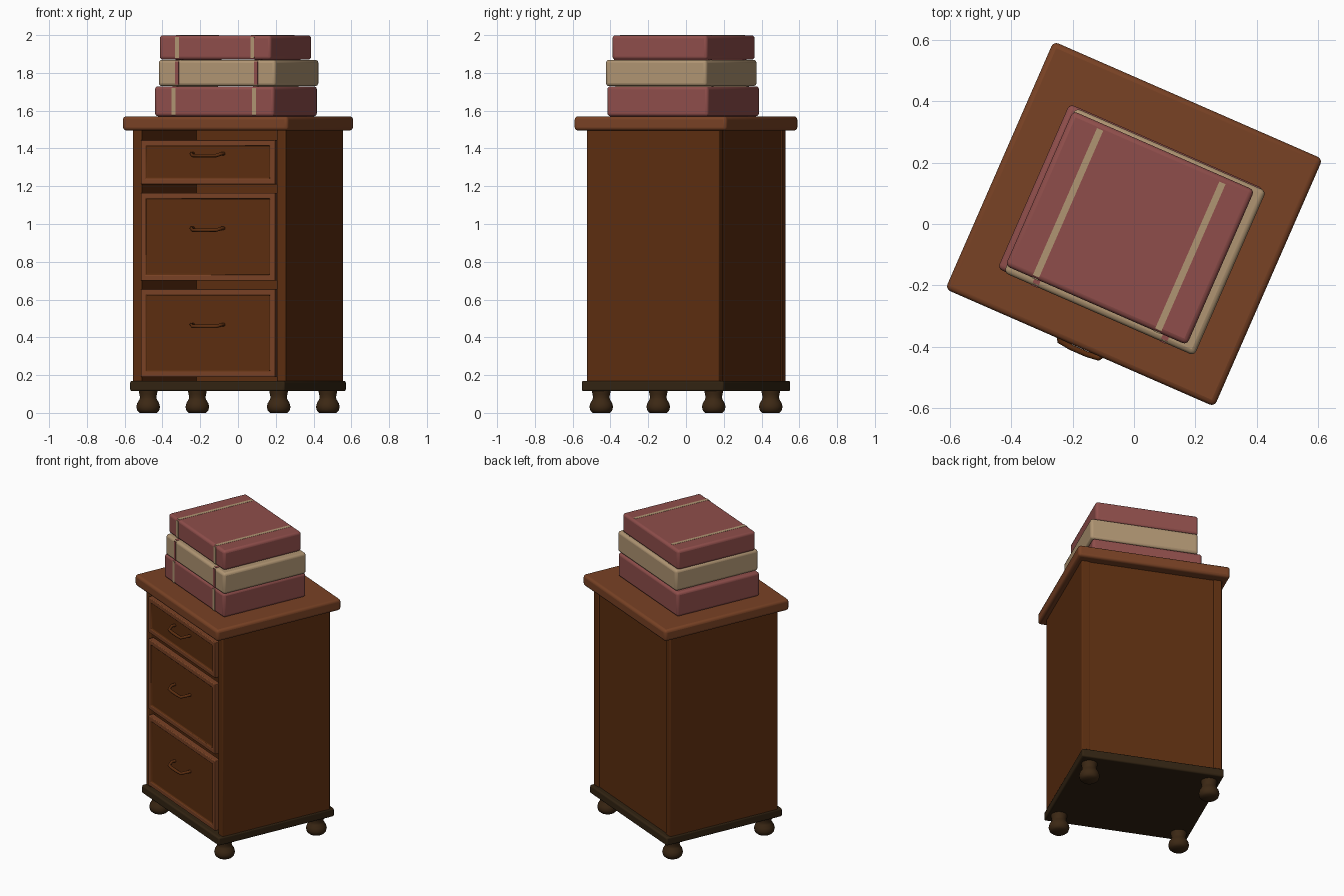
import bpy, bmesh, math

cube = bpy.data.objects.get("Cube")
if cube:
    bpy.data.objects.remove(cube)

TURN = math.radians(-23.6)   # the whole piece stands turned on the floor


def material(name, rgb):
    m = bpy.data.materials.new(name)
    m.use_nodes = True
    m.diffuse_color = (*rgb, 1)
    m.node_tree.nodes["Principled BSDF"].inputs["Base Color"].default_value = (*rgb, 1)
    return m


light_wood = material("light_wood", (0.19, 0.054, 0.018))
brown_wood = material("brown_wood", (0.107, 0.027, 0.005))
dark_wood = material("dark_wood", (0.032, 0.017, 0.006))
foot_wood = material("foot_wood", (0.045, 0.021, 0.007))
red_cover = material("red_cover", (0.275, 0.076, 0.07))
tan_cover = material("tan_cover", (0.434, 0.301, 0.171))


def add_object(name, data, mats):
    ob = bpy.data.objects.new(name, data)
    bpy.context.collection.objects.link(ob)
    ob.rotation_euler.z = TURN
    for m in mats:
        data.materials.append(m)
    return ob


def smooth(ob, angle=35):
    bpy.ops.object.select_all(action='DESELECT')
    ob.select_set(True)
    bpy.context.view_layer.objects.active = ob
    bpy.ops.object.shade_smooth_by_angle(angle=math.radians(angle))


def box(name, x, y, z, mats, bevel=0.0, edit=None):
    """Box from (low, high) ranges, with an optional rounded edge."""
    bm = bmesh.new()
    bmesh.ops.create_cube(bm, size=1)
    for v in bm.verts:
        v.co = [r[0] if c < 0 else r[1] for c, r in zip(v.co, (x, y, z))]
    if edit:
        edit(bm)
    me = bpy.data.meshes.new(name)
    bm.to_mesh(me)
    bm.free()
    ob = add_object(name, me, mats)
    if bevel:
        mod = ob.modifiers.new("rounded_edge", 'BEVEL')
        mod.width, mod.segments = bevel, 3
        mod.limit_method = 'ANGLE'
        smooth(ob)
    return ob


# Open carcass: two sides, back, plinth and top
for side, s in (("left", 1), ("right", -1)):
    box(side + "_side", sorted((s * 0.39, s * 0.442)), (-0.38, 0.383), (0.16, 1.5),
        [brown_wood], 0.006)
box("back_panel", (-0.392, 0.392), (0.345, 0.376), (0.16, 1.5), [brown_wood])
box("plinth", (-0.447, 0.447), (-0.41, 0.41), (0.115, 0.17), [dark_wood], 0.01)
box("table_top", (-0.478, 0.478), (-0.44, 0.44), (1.495, 1.57), [light_wood], 0.017)


# Drawer fronts with a sunken darker panel
def sink_panel(bm):
    front = min(bm.faces, key=lambda f: f.calc_center_median().y)
    bmesh.ops.inset_region(bm, faces=[front], thickness=0.042)
    corners = [e for e in bm.edges if e.is_valid]
    ring = bmesh.ops.inset_region(bm, faces=[front], thickness=0.004)["faces"]
    for v in front.verts:
        v.co.y += 0.008
    front.material_index = 1
    for f in ring:
        f.material_index = 1


def handle(z):
    half, wall, reach = 0.088, -0.392, -0.45
    path = [(-half, wall), (-half, -0.415), (-0.068, reach + 0.004), (-0.03, reach)]
    path += [(-x, y) for x, y in reversed(path)]
    cu = bpy.data.curves.new("handle", 'CURVE')
    cu.dimensions = '3D'
    cu.bevel_depth, cu.bevel_resolution = 0.0095, 2
    cu.use_fill_caps = True
    sp = cu.splines.new('POLY')
    sp.points.add(len(path) - 1)
    for p, (x, y) in zip(sp.points, path):
        p.co = (x, y, z - 0.01 * (y < -0.44), 1)
        p.radius = 1.0
    sp.use_smooth = True
    add_object("handle", cu, [brown_wood])


for name, low, high in (("bottom", 0.19, 0.655), ("middle", 0.70, 1.165), ("top", 1.21, 1.445)):
    box(name + "_drawer_front", (-0.388, 0.388), (-0.40, -0.36), (low, high),
        [light_wood, brown_wood], 0.005, sink_panel)
    handle((low + high) / 2 + 0.045)

# Turned feet
profile = [(0.0, 0.0), (0.045, 0.0), (0.058, 0.012), (0.063, 0.032), (0.058, 0.052),
           (0.047, 0.07), (0.043, 0.082), (0.047, 0.1), (0.05, 0.118), (0.0, 0.118)]
for sx in (-1, 1):
    for sy in (-1, 1):
        bm = bmesh.new()
        verts = [bm.verts.new((r, 0, z)) for r, z in profile]
        edges = [bm.edges.new(pair) for pair in zip(verts, verts[1:])]
        bmesh.ops.spin(bm, geom=verts + edges, cent=(0, 0, 0), axis=(0, 0, 1),
                       angle=math.tau, steps=24)
        bmesh.ops.remove_doubles(bm, verts=bm.verts, dist=0.0005)
        bmesh.ops.recalc_face_normals(bm, faces=bm.faces)
        bmesh.ops.translate(bm, verts=bm.verts, vec=(sx * 0.377, sy * 0.325, 0))
        me = bpy.data.meshes.new("foot")
        bm.to_mesh(me)
        bm.free()
        smooth(add_object("foot", me, [foot_wood]), 50)


# Stack of books with bands over the top and down the spine
def book(name, cx, cy, width, depth, low, high, cover, band):
    front, back = cy - depth / 2, cy + depth / 2
    box(name, (cx - width / 2, cx + width / 2), (front, back), (low, high), [cover], 0.016)
    for s in (-1, 1):
        x = cx + s * width * 0.337
        span = (x - 0.011, x + 0.011)
        box(name + "_spine_band", span, (front - 0.002, front + 0.004),
            (low + 0.008, high - 0.008), [band])
        box(name + "_cover_band", span, (front + 0.008, back - 0.02),
            (high - 0.004, high + 0.001), [band])


book("lower_book", -0.004, -0.018, 0.69, 0.585, 1.57, 1.729, red_cover, tan_cover)
book("middle_book", 0.013, -0.022, 0.677, 0.585, 1.73, 1.869, tan_cover, red_cover)
book("upper_book", -0.007, -0.017, 0.645, 0.55, 1.87, 1.999, red_cover, tan_cover)
